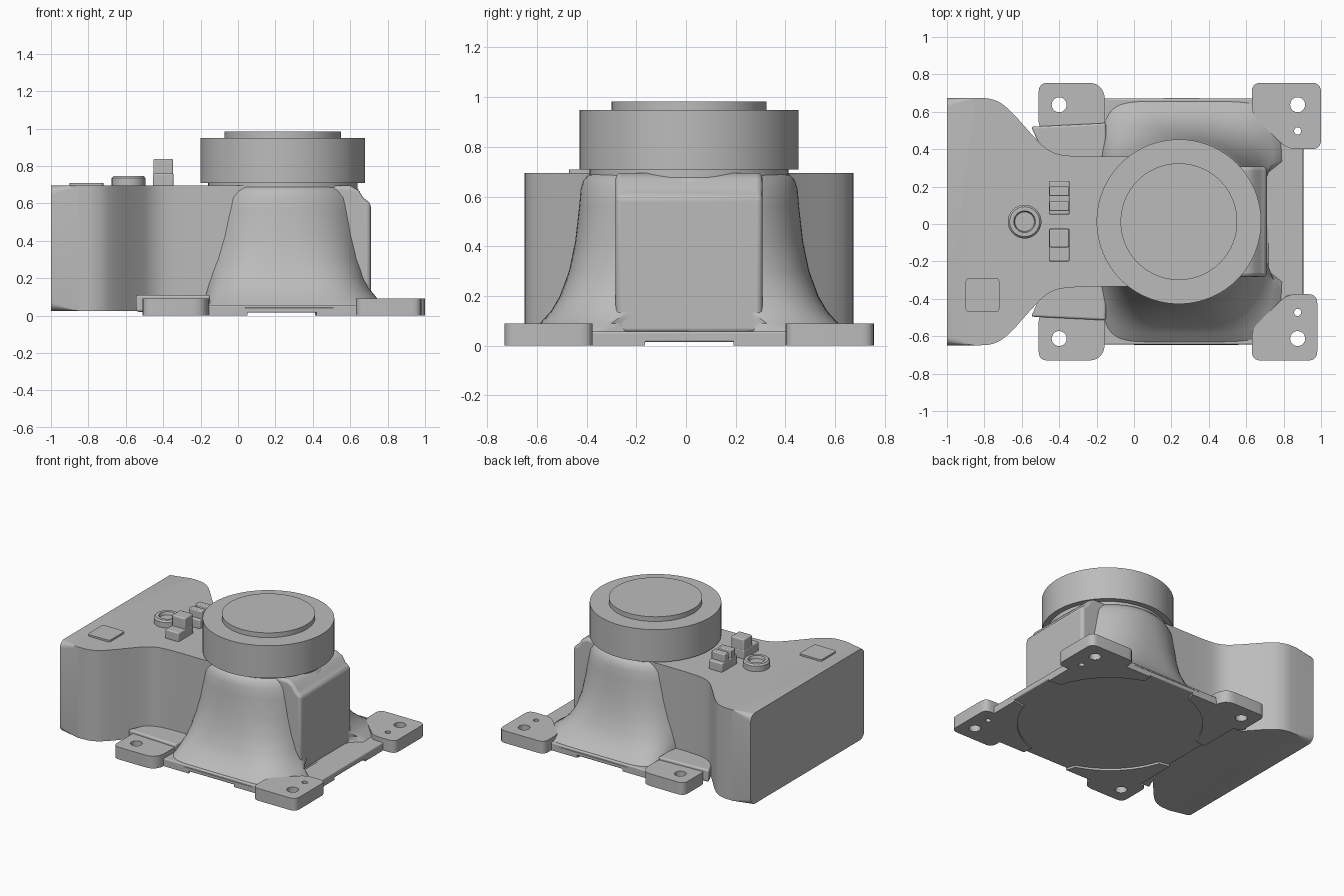
import bpy, bmesh, math
from mathutils import Vector

cube = bpy.data.objects.get("Cube")
if cube:
    bpy.data.objects.remove(cube, do_unlink=True)

grey = bpy.data.materials.new("plain grey")
grey.use_nodes = True
grey.diffuse_color = (0.5, 0.5, 0.5, 1)
grey.node_tree.nodes["Principled BSDF"].inputs["Base Color"].default_value = (0.5, 0.5, 0.5, 1)

MID = 0.0125          # plane of symmetry in y
DRUM = (0.24, 0.0125)  # drum axis


def finish(bm, name, bevel=0, angle=35):
    bmesh.ops.recalc_face_normals(bm, faces=bm.faces)
    mesh = bpy.data.meshes.new(name)
    bm.to_mesh(mesh)
    bm.free()
    mesh.materials.append(grey)
    ob = bpy.data.objects.new(name, mesh)
    bpy.context.collection.objects.link(ob)
    if bevel:
        mod = ob.modifiers.new("soft edges", 'BEVEL')
        mod.width, mod.segments = bevel, 3
        mod.limit_method = 'ANGLE'
    bpy.ops.object.select_all(action='DESELECT')
    ob.select_set(True)
    bpy.context.view_layer.objects.active = ob
    bpy.ops.object.shade_smooth_by_angle(angle=math.radians(angle))
    return ob


def circle(x, y, r, n=32):
    return [(x + r * math.cos(2 * math.pi * i / n), y + r * math.sin(2 * math.pi * i / n)) for i in range(n)]


def mirror(points):
    return [(x, 2 * MID - y) for x, y in points]


def soften(points, r, steps=5):
    """Round every corner of a closed outline with a small curve."""
    out = []
    for i, p in enumerate(points):
        p, a, b = Vector(p), Vector(points[i - 1]), Vector(points[(i + 1) % len(points)])
        s = p + (a - p).normalized() * min(r, (a - p).length * 0.45)
        e = p + (b - p).normalized() * min(r, (b - p).length * 0.45)
        for k in range(steps + 1):
            t = k / steps
            out.append(tuple(s * (1 - t) ** 2 + p * 2 * t * (1 - t) + e * t * t))
    return out


def prism(name, outline, z0, z1, holes=(), bevel=0):
    """Extrude an outline, with optional through holes, from z0 to z1."""
    bm = bmesh.new()
    for loop in [outline, *holes]:
        vs = [bm.verts.new((x, y, z0)) for x, y in loop]
        for i in range(len(vs)):
            bm.edges.new((vs[i - 1], vs[i]))
    if holes:
        bmesh.ops.triangle_fill(bm, edges=bm.edges[:], use_beauty=True)
    else:
        bm.faces.new(vs)
    ext = bmesh.ops.extrude_face_region(bm, geom=bm.faces[:], use_keep_orig=True)
    for v in ext["geom"]:
        if isinstance(v, bmesh.types.BMVert):
            v.co.z = z1
    return finish(bm, name, bevel)


def box(name, x0, x1, y0, y1, z0, z1, bevel=0):
    return prism(name, [(x0, y0), (x1, y0), (x1, y1), (x0, y1)], z0, z1, bevel=bevel)


def lathe(name, profile, cx, cy, n=64):
    bm = bmesh.new()
    rings = [[bm.verts.new((x, y, z)) for x, y in circle(cx, cy, r, n)] for r, z in profile]
    for a, b in zip(rings, rings[1:]):
        for i in range(n):
            bm.faces.new((a[i - 1], a[i], b[i], b[i - 1]))
    bm.faces.new(rings[0])
    bm.faces.new(rings[-1])
    return finish(bm, name)


# Rear housing: waisted outline, rounded along top and bottom, flat at the end
half = [(-0.85, 0.674), (-0.76, 0.672), (-0.68, 0.63), (-0.54, 0.47), (-0.46, 0.39),
        (-0.36, 0.36), (0, 0.36), (0.3, 0.36)]
for _ in range(3):
    cut = [half[0]]
    for (ax, ay), (bx, by) in zip(half, half[1:]):
        cut += [(ax * .75 + bx * .25, ay * .75 + by * .25), (ax * .25 + bx * .75, ay * .25 + by * .75)]
    half = cut + [half[-1]]
side = [(-1, 0.674)] + half
outline = side + mirror(side)[::-1]
bm = bmesh.new()
low = [bm.verts.new((x, y, 0.025)) for x, y in outline]
high = [bm.verts.new((x, y, 0.695)) for x, y in outline]
bm.faces.new(low)
bm.faces.new(high)
for i in range(len(low)):
    bm.faces.new((low[i - 1], low[i], high[i], high[i - 1]))
rims = [e for e in bm.edges if abs(e.verts[0].co.z - e.verts[1].co.z) < 0.01
        and min(v.co.x for v in e.verts) < 0.2 and max(v.co.x for v in e.verts) > -0.99]
bmesh.ops.bevel(bm, geom=rims, offset=0.05, segments=5, profile=0.5, affect='EDGES', clamp_overlap=False)
finish(bm, "rear_housing")

# Flared drum body: round at the top, spreading to a square skirt at the plate
# (height, left reach, right reach, y reach, squareness)
levels = [(0.04, .42, .56, .66, 7), (0.06, .42, .55, .64, 6), (0.09, .42, .51, .6, 5),
          (0.14, .42, .47, .555, 4), (0.2, .42, .45, .52, 3.3), (0.3, .42, .44, .483, 2.7),
          (0.42, .42, .435, .458, 2.4), (0.56, .42, .43, .442, 2.2), (0.63, .42, .425, .436, 2.1),
          (0.665, .41, .41, .425, 2), (0.687, .39, .39, .405, 2), (0.696, .36, .36, .37, 2)]
bm = bmesh.new()
N = 96
rings = []
for z, left, right, ry, p in levels:
    ring = []
    for i in range(N):
        c, s = math.cos(2 * math.pi * i / N), math.sin(2 * math.pi * i / N)
        x = DRUM[0] + math.copysign(abs(c) ** (2 / p), c) * (right if c > 0 else left)
        y = math.copysign(abs(s) ** (2 / p), s) * ry
        if abs(y) < 0.29:
            x = min(x, 0.705)
        ring.append(bm.verts.new((x, y + MID, z)))
    rings.append(ring)
for a, b in zip(rings, rings[1:]):
    for i in range(N):
        bm.faces.new((a[i - 1], a[i], b[i], b[i - 1]))
bm.faces.new(rings[0])
bm.faces.new(rings[-1])
finish(bm, "drum_body", angle=50)

# Flat end block with a sloping top
bm = bmesh.new()
profile = [(0.3, 0.05), (0.71, 0.05), (0.71, 0.6), (0.67, 0.63), (0.645, 0.67), (0.6, 0.695), (0.3, 0.695)]
face = bm.faces.new([bm.verts.new((x, MID - 0.295, z)) for x, z in profile])
ext = bmesh.ops.extrude_face_region(bm, geom=[face], use_keep_orig=True)
bmesh.ops.translate(bm, verts=[v for v in ext["geom"] if isinstance(v, bmesh.types.BMVert)], vec=(0, 0.59, 0))
finish(bm, "end_block", bevel=0.02)

# Turntable ring and cap
lathe("drum_neck", [(0.4, 0.66), (0.4, 0.715)], *DRUM)
lathe("top_ring", [(0.44, 0.708), (0.44, 0.948)], *DRUM, n=96)
lathe("top_cap", [(0.312, 0.94), (0.312, 0.983)], *DRUM, n=96)

# Base plate, notched where the feet sit
edge = [(-0.45, 0.45), (-0.16, 0.53), (-0.16, 0.67), (0.64, 0.67), (0.64, 0.59), (0.82, 0.41), (0.905, 0.41)]
prism("base_plate", edge + mirror(edge)[::-1], 0.015, 0.057, bevel=0.008)

# Feet and underside pads on both sides
for label, flip in (("back", lambda p: p), ("front", mirror)):
    right = 1.0 if label == "back" else 0.98
    foot = soften([(0.63, 0.755), (right, 0.755), (right, 0.4), (0.82, 0.4), (0.63, 0.585)], 0.05)
    holes = [flip(circle(0.875, 0.6375, 0.04)), flip(circle(0.875, 0.4975, 0.019, 20))]
    prism(label + "_left_foot", flip(foot), 0, 0.09, holes)
    foot = soften([(-0.51, 0.755), (-0.2, 0.755), (-0.155, 0.7), (-0.155, 0.5), (-0.51, 0.5)], 0.05)
    prism(label + "_right_foot", flip(foot), 0, 0.09, [flip(circle(-0.4, 0.6375, 0.04))])
    ledge = [(-0.55, 0.52), (-0.15, 0.54), (-0.15, 0.3), (-0.45, 0.3)]
    prism(label + "_right_ledge", flip(ledge), 0.02, 0.11, bevel=0.012)
    arc = [math.radians(18 + 6 * i) for i in range(10)]
    ring = [(0.22 + 0.62 * math.cos(a), MID + 0.62 * math.sin(a)) for a in arc]
    pad = ring + [(0.42, 0.67), (0.64, 0.67), (0.64, 0.59), (0.82, 0.41), (0.905, 0.41), (0.905, 0.19)]
    prism(label + "_left_pad", flip(pad), 0, 0.03)
    ring = [(0.44 - x, y) for x, y in ring]
    pad = ring + [(0.05, 0.67), (-0.16, 0.67), (-0.16, 0.52), (-0.45, 0.52), (-0.45, 0.19)]
    prism(label + "_right_pad", flip(pad), 0, 0.03)

# Round button, label plate and levers on the deck
lathe("round_button", [(0.09, 0.69), (0.09, 0.735), (0.08, 0.747), (0.058, 0.747), (0.052, 0.725)], -0.585, MID, 40)
prism("deck_plate", soften([(-0.9, -0.47), (-0.72, -0.47), (-0.72, -0.29), (-0.9, -0.29)], 0.02), 0.69, 0.708)
box("front_lever_base", -0.455, -0.345, -0.2, -0.025, 0.69, 0.76, 0.008)
box("front_lever_post", -0.453, -0.347, -0.125, -0.027, 0.69, 0.838, 0.008)
box("back_lever_base", -0.455, -0.345, 0.05, 0.23, 0.69, 0.76, 0.008)
for y in (0.07, 0.15):
    box("back_lever_ridge", -0.453, -0.347, y, y + 0.05, 0.7, 0.815, 0.006)
